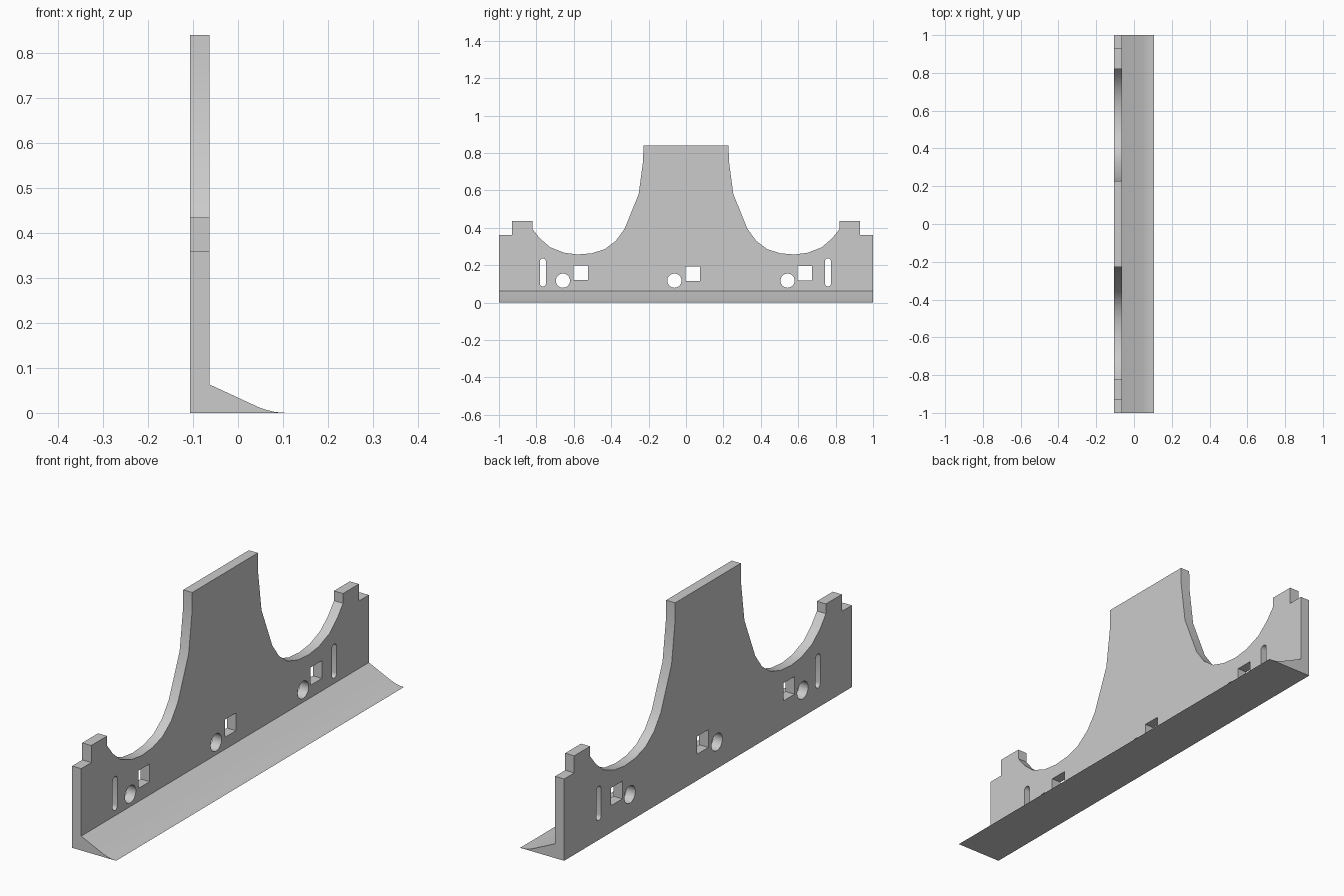
import bpy, bmesh, math

if "Cube" in bpy.data.objects:
    bpy.data.objects.remove(bpy.data.objects["Cube"], do_unlink=True)

grey = bpy.data.materials.new("plain grey")
grey.use_nodes = True
colour = (0.6, 0.6, 0.6, 1)
grey.diffuse_color = colour
grey.node_tree.nodes["Principled BSDF"].inputs["Base Color"].default_value = colour

BACK, FACE, TIP = -0.107, -0.063, 0.107


def prism(name, points, offset):
    """Extrude a closed outline of 3D points along an offset vector."""
    bm = bmesh.new()
    base = bm.faces.new([bm.verts.new(p) for p in points])
    new = bmesh.ops.extrude_face_region(bm, geom=[base])["geom"]
    bmesh.ops.translate(bm, vec=offset, verts=[v for v in new if isinstance(v, bmesh.types.BMVert)])
    bmesh.ops.recalc_face_normals(bm, faces=bm.faces)
    mesh = bpy.data.meshes.new(name)
    bm.to_mesh(mesh)
    bm.free()
    mesh.materials.append(grey)
    obj = bpy.data.objects.new(name, mesh)
    bpy.context.collection.objects.link(obj)
    return obj


def arc(y, z, r, start, end, steps):
    """Points of a circular arc in the y-z plane."""
    angles = [math.radians(start + (end - start) * i / steps) for i in range(steps + 1)]
    return [(y + r * math.cos(a), z + r * math.sin(a)) for a in angles]


# Upright plate: half outline with end step, scallop and tower, mirrored
half = [(1, 0), (1, 0.36), (0.93, 0.36), (0.93, 0.435), (0.82, 0.435), (0.82, 0.392),
        (0.78, 0.342), (0.725, 0.295), (0.65, 0.266), (0.58, 0.257), (0.505, 0.263),
        (0.435, 0.285), (0.375, 0.33), (0.328, 0.395), (0.253, 0.58),
        (0.229, 0.76), (0.228, 0.84)]
outline = half + [(-y, z) for y, z in reversed(half)]
plate = prism("upright_plate", [(BACK, y, z) for y, z in outline], (FACE - BACK, 0, 0))

# Holes through the plate: slots, round holes and square holes
holes = []
for y in (-0.765, 0.759):
    holes.append(arc(y, 0.22, 0.016, 0, 180, 8) + arc(y, 0.102, 0.016, 180, 360, 8))
for y in (-0.658, -0.062, 0.543):
    holes.append(arc(y, 0.117, 0.038, 0, 348.75, 31))
for y, z in ((-0.563, 0.16), (0.037, 0.155), (0.634, 0.157)):
    s = 0.039
    holes.append([(y - s, z - s), (y + s, z - s), (y + s, z + s), (y - s, z + s)])

for i, hole in enumerate(holes):
    cutter = prism("hole_cutter", [(BACK - 0.05, y, z) for y, z in hole], (0.15, 0, 0))
    cut = plate.modifiers.new("hole", "BOOLEAN")
    cut.object = cutter
    cut.operation = "DIFFERENCE"
    cut.solver = "EXACT"
    bpy.context.view_layer.objects.active = plate
    bpy.ops.object.modifier_apply(modifier=cut.name)
    bpy.data.objects.remove(cutter, do_unlink=True)

# Tapered foot running along the base
section = [(FACE, 0), (FACE, 0.063), (0.045, 0.013), (0.062, 0.007), (0.082, 0.002), (TIP, 0)]
foot = prism("tapered_foot", [(x, -1, z) for x, z in section], (0, 2, 0))

# Smooth the gentle curves, keep the corners sharp
for obj in (plate, foot):
    bpy.ops.object.select_all(action="DESELECT")
    obj.select_set(True)
    bpy.context.view_layer.objects.active = obj
    bpy.ops.object.shade_smooth_by_angle(angle=math.radians(28))
